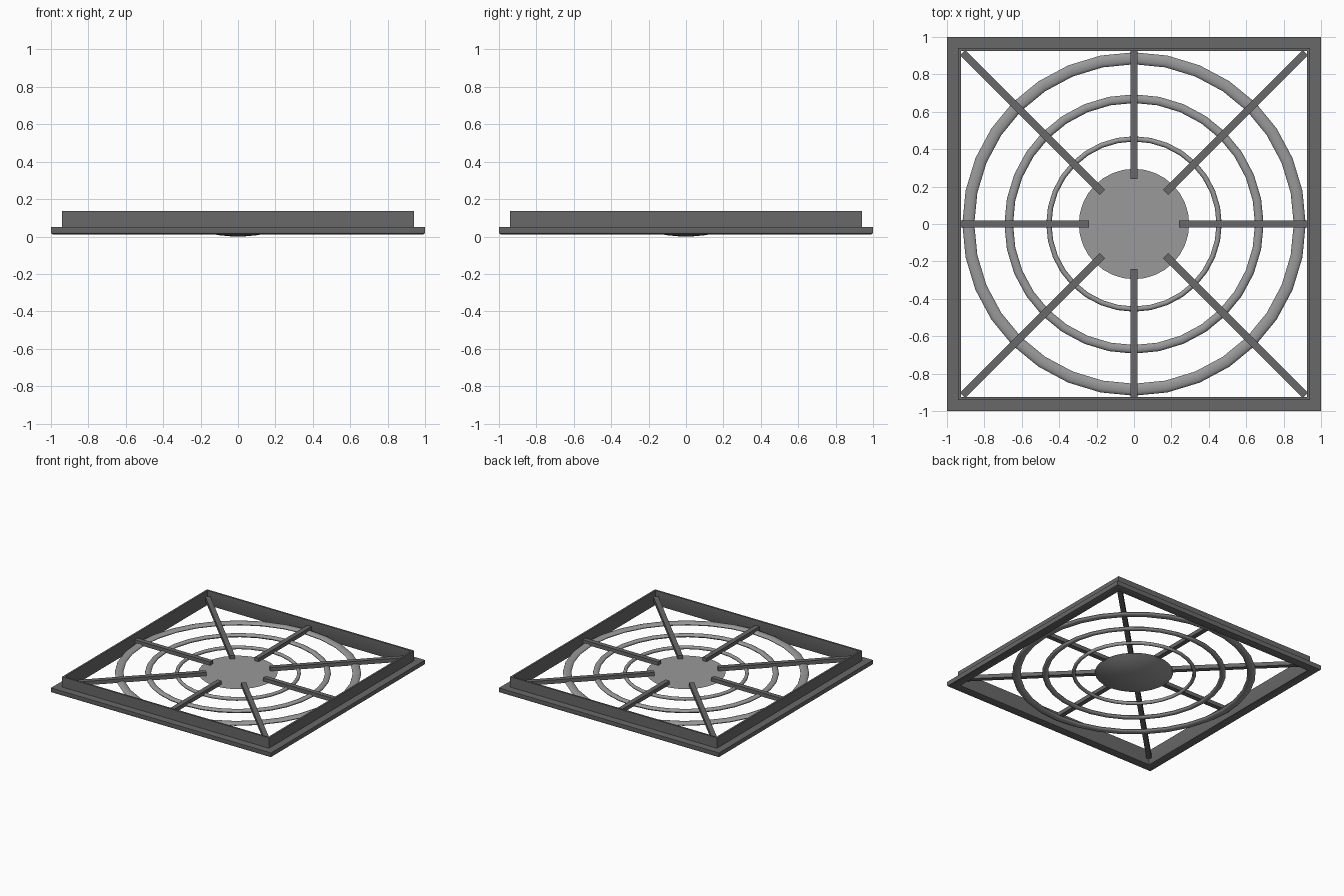
import bpy, bmesh, math

if "Cube" in bpy.data.objects:
    bpy.data.objects.remove(bpy.data.objects["Cube"])


def grey(name, v):
    mat = bpy.data.materials.new(name)
    mat.diffuse_color = (v, v, v, 1)
    mat.use_nodes = True
    mat.node_tree.nodes["Principled BSDF"].inputs["Base Color"].default_value = mat.diffuse_color
    return mat


DARK, MID = grey("dark_grey", 0.14), grey("mid_grey", 0.32)


def make_object(name, verts, faces, mat, smooth=False):
    mesh = bpy.data.meshes.new(name)
    mesh.from_pydata(verts, [], faces)
    mesh.materials.append(mat)
    bm = bmesh.new()
    bm.from_mesh(mesh)
    bmesh.ops.recalc_face_normals(bm, faces=bm.faces)
    bm.to_mesh(mesh)
    bm.free()
    ob = bpy.data.objects.new(name, mesh)
    bpy.context.collection.objects.link(ob)
    if smooth:
        bpy.ops.object.select_all(action='DESELECT')
        ob.select_set(True)
        bpy.context.view_layer.objects.active = ob
        bpy.ops.object.shade_smooth_by_angle(angle=math.radians(40))
    return ob


def sweep(name, profile, sides, mat, start=0.0, scale=1.0):
    # closed (radius, height) profile carried around z
    verts, faces, n = [], [], len(profile)
    for i in range(sides):
        a = start + 2 * math.pi * i / sides
        verts += [(r * scale * math.cos(a), r * scale * math.sin(a), z) for r, z in profile]
    for i in range(sides):
        j = (i + 1) % sides
        for k in range(n):
            m = (k + 1) % n
            faces.append((i * n + k, j * n + k, j * n + m, i * n + m))
    return make_object(name, verts, faces, mat, True)


# square frame: outer flange with softened underside and raised collar
frame_profile = [(0.925, 0.136), (0.94, 0.136), (0.94, 0.051), (1.0, 0.051),
                 (1.0, 0.023), (0.997, 0.015), (0.988, 0.011),
                 (0.937, 0.011), (0.928, 0.015), (0.925, 0.023)]
sweep("square_frame", frame_profile, 4, DARK, math.pi / 4, math.sqrt(2))

# flattened concentric guard rings
for name, radius, half in (("outer_ring", 0.886, 0.032),
                           ("middle_ring", 0.670, 0.023),
                           ("inner_ring", 0.455, 0.014)):
    section = [(radius + half * math.cos(t * math.pi / 6),
                0.058 + 0.014 * math.sin(t * math.pi / 6)) for t in range(12)]
    sweep(name, section, 32, MID)

# hub: flat on top, shallow dome underneath
rings, sides, rim, depth = 6, 32, 0.295, 0.064
ball = (rim ** 2 + depth ** 2) / (2 * depth)
verts, faces = [(0, 0, 0)], []
for i in range(1, rings + 1):
    r = rim * i / rings
    z = ball - math.sqrt(ball ** 2 - r ** 2)
    verts += [(r * math.cos(2 * math.pi * k / sides),
               r * math.sin(2 * math.pi * k / sides), z) for k in range(sides)]
for k in range(sides):
    m = (k + 1) % sides
    faces.append((0, 1 + m, 1 + k))
    for i in range(rings - 1):
        a, b = 1 + i * sides, 1 + (i + 1) * sides
        faces.append((a + k, a + m, b + m, b + k))
faces.append(tuple(1 + (rings - 1) * sides + k for k in range(sides)))
make_object("hub", verts, faces, MID, True)

# eight spokes resting on the rings and hub; corner spokes reach further
for i in range(8):
    a = i * math.pi / 4
    end = 0.926 if i % 2 == 0 else 1.295
    box = [(x, y, z) for x in (0.24, end) for y in (-0.019, 0.019) for z in (0.06, 0.092)]
    pts = [(x * math.cos(a) - y * math.sin(a), x * math.sin(a) + y * math.cos(a), z)
           for x, y, z in box]
    make_object(f"spoke_{i + 1}", pts,
                [(0, 1, 3, 2), (4, 6, 7, 5), (0, 4, 5, 1),
                 (2, 3, 7, 6), (0, 2, 6, 4), (1, 5, 7, 3)], DARK)
